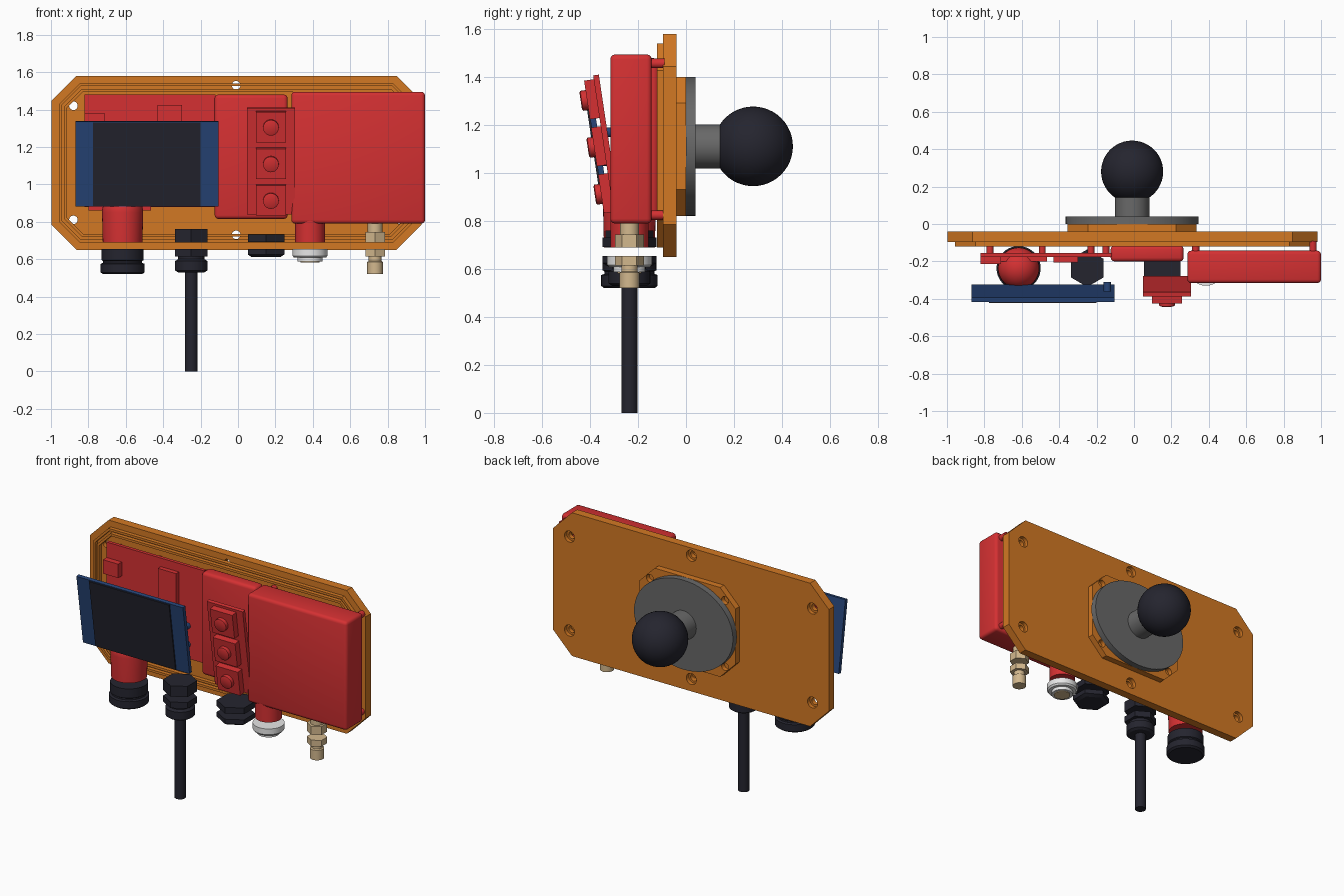
import bpy, bmesh, math
from mathutils import Vector

if "Cube" in bpy.data.objects:
    bpy.data.objects.remove(bpy.data.objects["Cube"], do_unlink=True)


def material(name, *rgb):
    m = bpy.data.materials.new(name)
    m.use_nodes = True
    m.diffuse_color = (*rgb, 1)
    m.node_tree.nodes["Principled BSDF"].inputs["Base Color"].default_value = (*rgb, 1)
    return m


ORANGE = material("orange", 0.65, 0.19, 0.017)
RED = material("red", 0.66, 0.03, 0.032)
BLACK = material("near black", 0.018, 0.018, 0.028)
BLUE = material("navy blue", 0.02, 0.06, 0.19)
GREY = material("grey", 0.14, 0.14, 0.14)
BRASS = material("pale brass", 0.65, 0.48, 0.27)
WHITE = material("white", 0.8, 0.8, 0.8)
TILT = math.radians(8.5)


def finish(name, bm, mat, loc=(0, 0, 0), rot=(0, 0, 0), smooth=False):
    bmesh.ops.recalc_face_normals(bm, faces=bm.faces)
    me = bpy.data.meshes.new(name)
    bm.to_mesh(me)
    bm.free()
    ob = bpy.data.objects.new(name, me)
    bpy.context.collection.objects.link(ob)
    me.materials.append(mat)
    ob.location, ob.rotation_euler = loc, rot
    if smooth:
        bpy.ops.object.select_all(action='DESELECT')
        ob.select_set(True)
        bpy.context.view_layer.objects.active = ob
        bpy.ops.object.shade_smooth_by_angle(angle=math.radians(32))
    return ob


def box(name, mat, x, y, z, bevel=0, rot=(0, 0, 0)):
    """Box from (min, max) ranges, turned about its own centre."""
    bm = bmesh.new()
    bmesh.ops.create_cube(bm, size=1)
    size = [r[1] - r[0] for r in (x, y, z)]
    bmesh.ops.scale(bm, vec=size, verts=bm.verts)
    if bevel:
        bmesh.ops.bevel(bm, geom=bm.edges[:], offset=bevel, segments=3,
                        profile=0.5, affect='EDGES')
    return finish(name, bm, mat, [sum(r) / 2 for r in (x, y, z)], rot, bevel > 0)


def lathe(name, mat, loc, profile, segs=40, along_y=False, stretch=(1, 1), rot=None):
    """Spin (radius, height) points; six sides give a hex nut pointing at y."""
    bm = bmesh.new()
    rings = []
    for r, h in profile:
        rings.append([bm.verts.new((r * math.sin(math.tau * i / segs) * stretch[0],
                                    r * math.cos(math.tau * i / segs) * stretch[1], h))
                      for i in range(segs)])
    for a, b in zip(rings, rings[1:]):
        for i in range(segs):
            j = (i + 1) % segs
            bm.faces.new((a[i], a[j], b[j], b[i]))
    bm.faces.new(rings[0])
    bm.faces.new(rings[-1])
    rot = rot or ((-math.pi / 2, 0, 0) if along_y else (0, 0, 0))
    return finish(name, bm, mat, loc, rot, True)


def arc(r, centre, start, end, n=16):
    """Profile points on a circle, angles in degrees above the equator."""
    angles = [math.radians(start + (end - start) * i / n) for i in range(n + 1)]
    return [(r * math.cos(a), centre + r * math.sin(a)) for a in angles]


def octagon(cx, cz, hx, hz, cut, inset=0):
    hx, hz, cut = hx - inset, hz - inset, cut - inset * 0.586
    quarter = [(hx, hz - cut), (hx - cut, hz)]
    pts = quarter + [(-x, z) for x, z in quarter[::-1]]
    pts += [(-x, -z) for x, z in pts]
    return [(cx + x, cz + z) for x, z in pts]


def slab(name, mat, outer, y0, y1, inner=None):
    """Extrude an outline along y, with an optional matching opening."""
    bm = bmesh.new()
    loops = [[bm.verts.new((x, y, z)) for x, z in pts]
             for pts in (outer, inner) if pts for y in (y0, y1)]
    n = len(outer)

    def bridge(a, b):
        for i in range(n):
            j = (i + 1) % n
            bm.faces.new((a[i], a[j], b[j], b[i]))
    bridge(loops[0], loops[1])
    if inner:
        bridge(loops[2], loops[3])
        bridge(loops[0], loops[2])
        bridge(loops[1], loops[3])
    else:
        bm.faces.new(loops[0])
        bm.faces.new(loops[1])
    return finish(name, bm, mat)


def drill(target, places, y, profile):
    for x, z in places:
        cutter = lathe("cutter", BLACK, (x, y, z), profile, 20, True)
        cutter.hide_render = True
        mod = target.modifiers.new("hole", 'BOOLEAN')
        mod.object, mod.operation, mod.solver = cutter, 'DIFFERENCE', 'EXACT'
        bpy.context.view_layer.objects.active = target
        bpy.ops.object.modifier_apply(modifier=mod.name)
        bpy.data.objects.remove(cutter, do_unlink=True)


# Back plate with raised sealing ribs and countersunk holes
plate_shape = (-0.008, 1.115, 0.99, 0.465, 0.135)
plate = slab("back_plate", ORANGE, octagon(*plate_shape), -0.095, -0.04)
drill(plate, [(x, z) for x in (-0.88, 0.865) for z in (0.81, 1.42)]
      + [(-0.01, z) for z in (0.73, 1.53)], -0.065,
      [(0.023, -0.1), (0.023, 0), (0.036, 0), (0.036, 0.1)])
for i, inset in enumerate((0.04, 0.07)):
    slab(f"sealing_rib_{i}", ORANGE, octagon(*plate_shape, inset), -0.12, -0.09,
         octagon(*plate_shape, inset + 0.015))

# Ball mount on the back
pad = slab("mount_pad", ORANGE, octagon(-0.01, 1.112, 0.345, 0.29, 0.11), -0.041, 0)
drill(pad, [(x - 0.01, 1.112 + z) for x in (-0.27, 0.27) for z in (-0.215, 0.215)],
      -0.03, [(0.025, 0), (0.025, 0.1)])
lathe("mount_disc", GREY, (-0.01, 0, 1.112), [(1, 0), (1, 0.04)], 64, True, (0.355, 0.29))
lathe("mount_neck", GREY, (-0.01, 0.03, 1.112), [(0.092, 0), (0.092, 0.15)], 40, True)
lathe("mount_ball", BLACK, (-0.01, 0.28, 1.112), arc(0.166, 0, -89, 89, 24), 48, True)

# Circuit board on posts, with its components
box("circuit_board", RED, (-0.82, -0.12), (-0.177, -0.155), (0.88, 1.48))
box("tall_component", RED, (-0.43, -0.30), (-0.207, -0.17), (1.15, 1.425))
box("corner_component", RED, (-0.82, -0.71), (-0.215, -0.17), (1.29, 1.38))
box("board_socket", RED, (-0.80, -0.465), (-0.2, -0.155), (0.86, 0.93))
for x in (-0.77, -0.49, -0.23, -0.15):
    for z in (0.93, 1.43):
        lathe("board_post", RED, (x, -0.16, z), [(0.018, 0), (0.018, 0.07)], 16, True)

# Tilted display
lean = Vector((0, -math.cos(TILT), -math.sin(TILT)))
centre = Vector((-0.487, -0.37, 1.11))


def tilted_box(name, mat, mid, w, depth, h):
    return box(name, mat, *[(m - s / 2, m + s / 2) for m, s in zip(mid, (w, depth, h))],
               rot=(TILT, 0, 0))


tilted_box("display_body", BLUE, centre, 0.765, 0.024, 0.46)
tilted_box("display_glass", BLACK, centre + lean * 0.015, 0.575, 0.009, 0.45)
for dz in (-0.06, 0.06):
    lathe("display_peg", BLUE, centre + Vector((0.345, 0.01, dz)),
          [(0.02, 0), (0.02, 0.05)], 16, True)

# Middle module with a tilted three-button strip
box("middle_module", RED, (-0.125, 0.265), (-0.2, -0.115), (0.815, 1.48), 0.02)
strip = Vector((0.176, -0.333, 1.125))
up = Vector((0, -math.sin(TILT), math.cos(TILT)))
tilted_box("button_strip", RED, strip, 0.258, 0.024, 0.575)
for i in (-1, 0, 1):
    mid = strip + up * (0.198 * i - 0.008)
    tilted_box("button_block", RED, mid + lean * 0.03, 0.16, 0.045, 0.163)
    lathe("button_cap", RED, mid + lean * 0.045, [(0.042, 0), (0.042, 0.03), (0.034, 0.034)],
          24, rot=(math.pi / 2 + TILT, 0, 0))

# Large module on its posts
box("large_module", RED, (0.285, 1.0), (-0.316, -0.143), (0.79, 1.495), 0.02)
for x in (0.33, 0.957):
    for z in (0.825, 1.458):
        lathe("module_post", RED, (x, -0.15, z), [(0.02, 0), (0.02, 0.06)], 16, True)

# Round socket
Y = -0.236
lathe("socket_body", RED, (-0.617, Y, 0), [(0.106, 0.69)] + arc(0.11, 0.85, 0, 88))
lathe("socket_collar", BLACK, (-0.617, Y, 0),
      [(0.105, 0.52), (0.118, 0.53), (0.118, 0.575), (0.104, 0.58), (0.104, 0.59),
       (0.112, 0.595), (0.112, 0.655)])

# Cable with its gland
lathe("cable", BLACK, (-0.25, Y, 0), [(0.034, 0), (0.034, 0.56)], 24)
lathe("cable_gland_inner_nut", BLACK, (-0.25, Y, 0), [(0.1, 0.69), (0.1, 0.76)], 6)
lathe("cable_gland_outer_nut", BLACK, (-0.25, Y, 0), [(0.1, 0.615), (0.1, 0.655)], 6)
lathe("cable_gland_cap", BLACK, (-0.25, Y, 0),
      [(0.072, 0.53), (0.087, 0.54), (0.087, 0.59), (0.07, 0.6), (0.07, 0.62)])

# Blind gland
lathe("blind_gland_inner_nut", BLACK, (0.15, Y, 0), [(0.113, 0.692), (0.113, 0.732)], 6)
lathe("blind_gland_outer_nut", BLACK, (0.15, Y, 0),
      [(0.09, 0.612), (0.113, 0.625), (0.113, 0.655)], 6)

# Push button underneath
lathe("push_button_body", RED, (0.385, Y, 0), [(0.079, 0.69), (0.079, 0.82)])
lathe("push_button_ring", WHITE, (0.385, Y, 0),
      [(0.066, 0.587), (0.066, 0.608), (0.085, 0.608), (0.094, 0.618), (0.094, 0.655)])
lathe("push_button_face", BRASS, (0.385, Y, 0), [(0.05, 0.582), (0.05, 0.59)])

# Brass valve
lathe("valve_inner_stem", BRASS, (0.733, Y, 0), [(0.04, 0.73), (0.04, 0.8)], 24)
lathe("valve_inner_nut", BRASS, (0.733, Y, 0), [(0.06, 0.69), (0.06, 0.745)], 6)
lathe("valve_outer_nut", BRASS, (0.733, Y, 0), [(0.06, 0.615), (0.06, 0.655)], 6)
lathe("valve_tip", BRASS, (0.733, Y, 0),
      [(0.042, 0.52), (0.042, 0.585), (0.034, 0.59), (0.034, 0.62)], 24)
